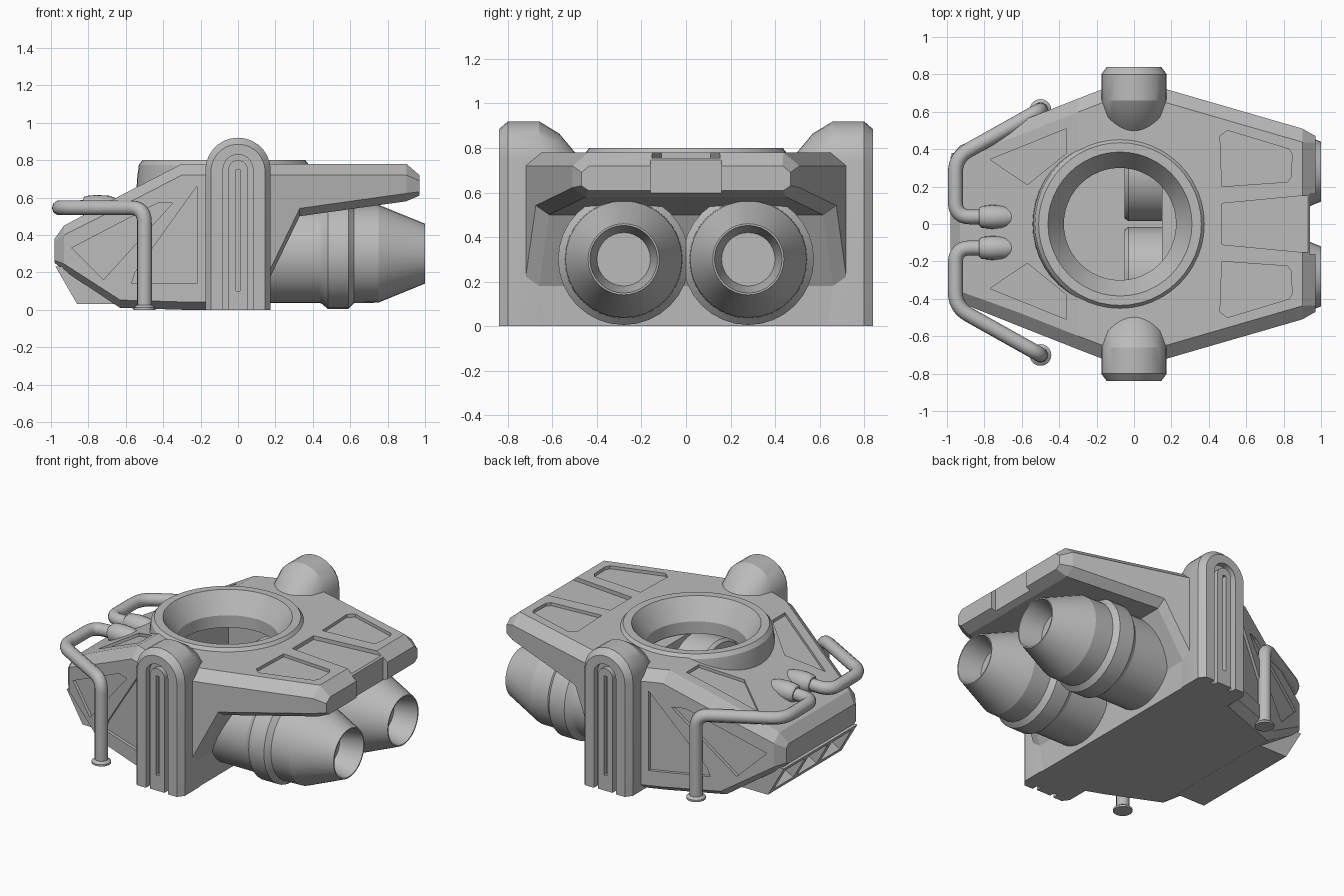
import bpy, bmesh
from math import cos, sin, pi, radians
from mathutils import Vector

if "Cube" in bpy.data.objects:
    bpy.data.objects.remove(bpy.data.objects["Cube"])

grey = bpy.data.materials.new("hull grey")
grey.use_nodes = True
grey.diffuse_color = (0.5, 0.5, 0.5, 1)
grey.node_tree.nodes["Principled BSDF"].inputs["Base Color"].default_value = (0.5, 0.5, 0.5, 1)


def select(ob):
    bpy.ops.object.select_all(action='DESELECT')
    ob.select_set(True)
    bpy.context.view_layer.objects.active = ob


def smooth(ob, angle=30):
    select(ob)
    bpy.ops.object.shade_smooth_by_angle(angle=radians(angle))


def loft(name, rings, caps=True, closed=False):
    """Skin a list of point rings that all have the same length."""
    bm = bmesh.new()
    rows = [[bm.verts.new(p) for p in ring] for ring in rings]
    pairs = list(zip(rows, rows[1:])) + ([(rows[-1], rows[0])] if closed else [])
    for a, b in pairs:
        for i in range(len(a)):
            j = (i + 1) % len(a)
            bm.faces.new((a[i], a[j], b[j], b[i]))
    if caps and not closed:
        bm.faces.new(rows[0])
        bm.faces.new(rows[-1])
    bmesh.ops.recalc_face_normals(bm, faces=bm.faces)
    mesh = bpy.data.meshes.new(name)
    bm.to_mesh(mesh)
    bm.free()
    ob = bpy.data.objects.new(name, mesh)
    ob.data.materials.append(grey)
    bpy.context.collection.objects.link(ob)
    return ob


def revolve(name, profile, centre, axis, n=32, closed=False):
    """Turn (radius, position) pairs round the x or z axis."""
    def point(r, h, t):
        p = (h, r * cos(t), r * sin(t)) if axis == 'x' else (r * cos(t), r * sin(t), h)
        return Vector(centre) + Vector(p)
    return loft(name, [[point(r, h, 2 * pi * i / n) for i in range(n)]
                       for r, h in profile], closed=closed)


def box(name, x, y, z):
    return loft(name, [[(x[0], y[0], h), (x[1], y[0], h), (x[1], y[1], h), (x[0], y[1], h)]
                       for h in z])


def cut(ob, cutter):
    mod = ob.modifiers.new("cut", 'BOOLEAN')
    mod.operation, mod.solver, mod.object = 'DIFFERENCE', 'EXACT', cutter
    select(ob)
    bpy.ops.object.modifier_apply(modifier=mod.name)
    bpy.data.objects.remove(cutter)


# Hull: cross-sections along x as (x, half width, bottom, top, chamfer)
stations = [(-.98, .36, .25, .38, .02), (-.93, .42, .21, .45, .05), (-.63, .54, .01, .61, .06),
            (-.3, .67, 0, .78, .06), (-.17, .72, 0, .78, .06), (.17, .72, 0, .78, .06),
            (.175, .72, .18, .78, .06), (.33, .675, .5, .78, .06), (.9, .51, .58, .78, .06),
            (.97, .47, .61, .72, .03)]


def hull_section(x, w, zb, zt, c):
    side = [(w - c, zb), (w, zb + c * .7), (w, zt - c), (w - c * 1.2, zt)]
    return [(x, y, z) for y, z in side] + [(x, -y, z) for y, z in reversed(side)]


hull = loft("hull", [hull_section(*s) for s in stations])

# Cockpit opening and the cavity below it
CX = -.075
cut(hull, revolve("well", [(.42, .58), (.42, 1)], (CX, 0, 0), 'z'))
cut(hull, box("cavity", (-.42, .15), (-.5, .5), (.06, .64)))


# Recessed panels: outline on the surface, sunk by a small depth
def slope(x):
    return .78 + (x + .3) * .515


def flank(x):
    return .42 + (x + .93) * .395


rear_panel = [(.47, .2), (.46, .47), (.5, .5), (.83, .4), (.845, .37), (.84, .25), (.82, .225)]
nose_panel = [(-.36, .51), (-.77, .345), (-.57, .21), (-.36, .38)]
flank_panels = [[(-.22, .66), (-.22, .14), (-.57, .14), (-.55, .2)],
                [(-.89, .33), (-.72, .16), (-.35, .57), (-.43, .57)]]
for s in (1, -1):
    cut(hull, loft("panel", [[(x, s * y, z) for x, y in rear_panel] for z in (.76, .9)]))
    cut(hull, loft("panel", [[(x, s * y, slope(x) + d) for x, y in nose_panel]
                             for d in (-.02, .15)]))
    for panel in flank_panels:
        cut(hull, loft("panel", [[(x, s * (flank(x) + d), z) for x, z in panel]
                                 for d in (-.02, .15)]))

# Tapered channel and notch in the middle of the tail
channel = [(.47, .11), (1.1, .17), (1.1, -.17), (.47, -.11)]
cut(hull, loft("channel", [[(x, y, z) for x, y in channel] for z in (.755, .9)]))
cut(hull, box("notch", (.94, 1.1), (-.16, .16), (.5, .9)))

# Cockpit rim
rim = revolve("cockpit_rim", [(.47, .59), (.465, .7), (.455, .775), (.435, .8), (.385, .8),
                              (.3, .67), (.3, .59)], (CX, 0, 0), 'z', 48, closed=True)
smooth(rim)

# Chin block with three slanted vents
chin_side = [(-.975, .23), (-.86, .03), (-.6, .03), (-.6, .23)]
chin = loft("chin_vent", [[(x, y, z) for x, z in chin_side] for y in (-.38, .38)])
for y in (-.24, 0, .24):
    vent = [(-.99, .2), (-.9, .045), (-.8, .1), (-.89, .255 - .05)]
    cut(chin, loft("vent", [[(x, y + d, z) for x, z in vent] for d in (-.1, .1)]))


# Side pods: arched sections from the outer face inwards
def arch(y, r, top, base=0, n=14):
    pts = [(r * cos(pi * i / n), y, top - r + r * sin(pi * i / n)) for i in range(n + 1)]
    return [(r, y, base)] + pts + [(-r, y, base)]


pod_sections = [(.84, .145, .885), (.8, .175, .92), (.66, .175, .92), (.57, .155, .865), (.49, .11, .77)]
for s, side in ((1, "left"), (-1, "right")):
    pod = loft(side + "_pod", [arch(s * y, r, t) for y, r, t in pod_sections])
    cut(pod, loft("groove", [arch(s * y, .08, .83, -.1) for y in (.8, .9)]))
    smooth(pod, 25)
    rib = loft(side + "_pod_rib", [arch(s * y, .052, .8) for y in (.78, .835)])
    cut(rib, box("slit", (-.011, .011), sorted((s * .805, s * .9)), (.1, .75)))
    smooth(rib, 25)

# Engines with collar, tapered nozzle and recessed outlet
engine_profile = [(.25, -.05), (.265, -.03), (.265, .44), (.27, .45), (.295, .48), (.295, .59),
                  (.265, .62), (.262, .75), (.16, 1), (.152, 1), (.12, .85)]
for s, side in ((1, "left"), (-1, "right")):
    smooth(revolve(side + "_engine", engine_profile, (0, s * .28, .3), 'x'), 20)


# Bent front pipes, with sockets on the nose and flared feet
def rounded(points, radius=.08, steps=6):
    pts = [Vector(p) for p in points]
    path = [pts[0]]
    for a, b, c in zip(pts, pts[1:], pts[2:]):
        p = b + (a - b).normalized() * radius
        q = b + (c - b).normalized() * radius
        for i in range(steps + 1):
            t = i / steps
            path.append(p * (1 - t) ** 2 + b * 2 * t * (1 - t) + q * t * t)
    return path + [pts[-1]]


MID = -.045
for s, side in ((1, "left"), (-1, "right")):
    def at(x, y, z):
        return (x, MID + s * y, z)
    curve = bpy.data.curves.new(side + "_pipe", 'CURVE')
    curve.dimensions = '3D'
    curve.bevel_depth, curve.bevel_resolution = .04, 3
    curve.use_fill_caps = True
    path = rounded([at(-.72, .083, .55), at(-.955, .083, .545), at(-.955, .4, .545),
                    at(-.5, .655, .545), at(-.5, .655, .005)])
    spline = curve.splines.new('POLY')
    spline.points.add(len(path) - 1)
    for pt, p in zip(spline.points, path):
        pt.co = (*p, 1)
    pipe = bpy.data.objects.new(side + "_pipe", curve)
    bpy.context.collection.objects.link(pipe)
    curve.materials.append(grey)
    select(pipe)
    bpy.ops.object.convert(target='MESH')
    smooth(pipe, 40)
    socket = revolve(side + "_pipe_socket", [(.045, -.83), (.058, -.815), (.064, -.76), (.06, -.69),
                                            (.035, -.62)], at(0, .083, .55), 'x', 20)
    smooth(socket, 40)
    foot = revolve(side + "_pipe_foot", [(.035, 0), (.058, 0), (.058, .012), (.04, .025)],
                   at(-.5, .655, 0), 'z', 20)
    smooth(foot)
